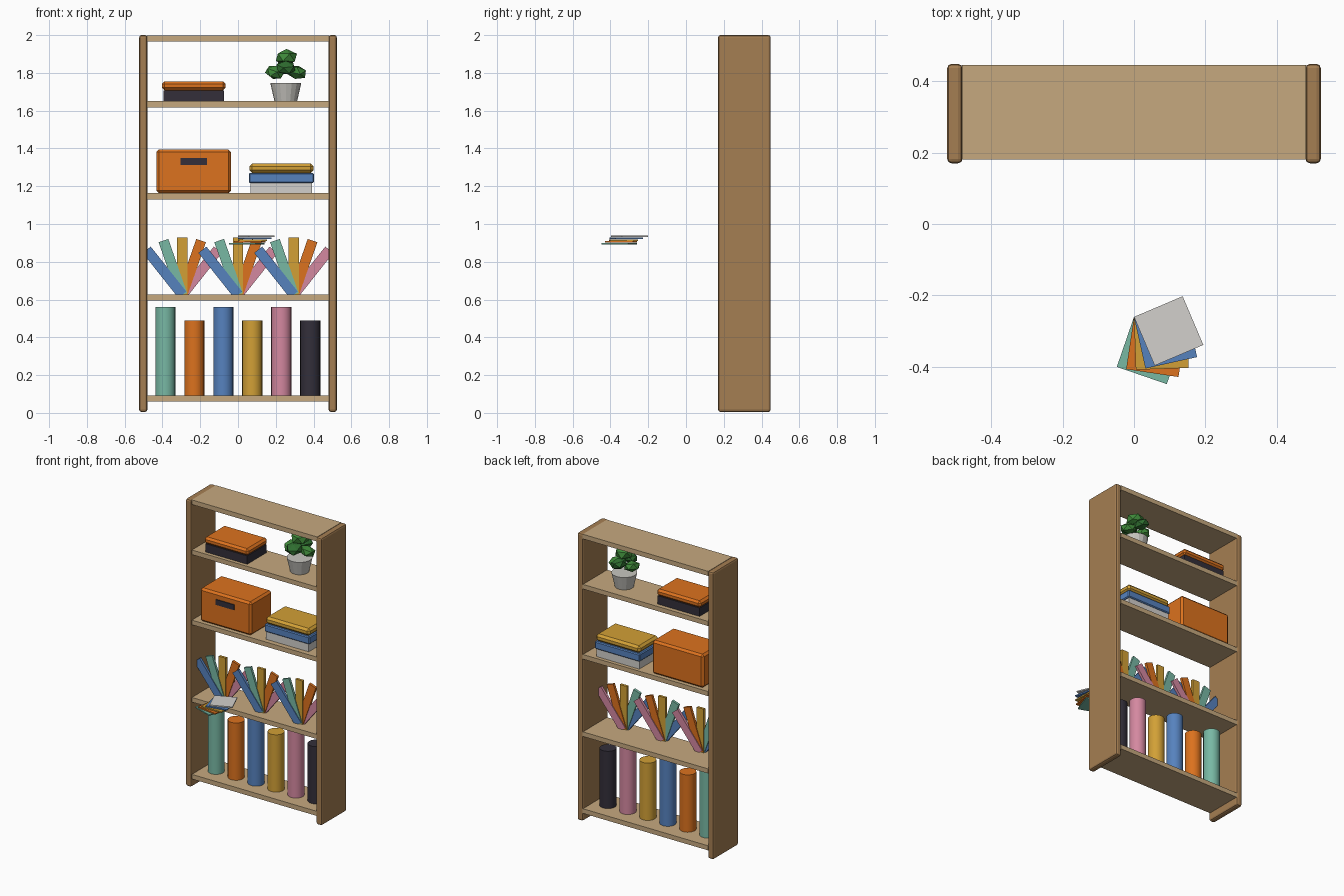
import bpy
from math import radians, sin, cos
from mathutils import Matrix, Vector

if "Cube" in bpy.data.objects:
    bpy.data.objects.remove(bpy.data.objects["Cube"])


def mat(name, hexcol):
    rgb = [int(hexcol[i:i + 2], 16) / 255 for i in (0, 2, 4)]
    m = bpy.data.materials.new(name)
    m.diffuse_color = [((c + 0.055) / 1.055) ** 2.4 for c in rgb] + [1]
    m.use_nodes = True
    m.node_tree.nodes["Principled BSDF"].inputs["Base Color"].default_value = m.diffuse_color
    return m


M = {n: mat(n, h) for n, h in dict(
    dark_wood="A57E52", wood="C6A97F", orange="DC721E", blue="5682BE", teal="78B8A4",
    yellow="D2A036", pink="D488A0", black="332F3A", pale="D2D0CC", pot="C8C6C0",
    leaf="3F8A3A", leaf_dark="2F6E30").items()}


def finish(name, m, bevel=0, segments=1):
    ob = bpy.context.object
    ob.name = name
    ob.data.materials.append(M[m])
    if bevel:
        b = ob.modifiers.new("bevel", "BEVEL")
        b.width, b.segments = bevel, segments
    return ob


def box(name, m, x, y, z, bevel=0, segments=1):
    """Box from (min, max) ranges."""
    bpy.ops.mesh.primitive_cube_add(size=1)
    ob = finish(name, m, bevel, segments)
    mid = Vector([(r[0] + r[1]) / 2 for r in (x, y, z)])
    size = [r[1] - r[0] for r in (x, y, z)]
    ob.data.transform(Matrix.Translation(mid) @ Matrix.Diagonal((*size, 1)))
    return ob


# Frame: side panels and shelves
for s, side in ((-1, "left"), (1, "right")):
    box(f"{side}_side_panel", "dark_wood", sorted((s * 0.48, s * 0.523)), (0.17, 0.448), (0.005, 2), 0.012, 2)
for i, top in enumerate((0.092, 0.626, 1.163, 1.65, 1.998)):
    box(f"shelf_{i + 1}", "wood", (-0.482, 0.482), (0.18, 0.445), (top - 0.032, top))

# Bottom shelf: upright rolls
for i, c in enumerate(("teal", "orange", "blue", "yellow", "pink", "black")):
    h = 0.47 if i % 2 == 0 else 0.4
    bpy.ops.mesh.primitive_cylinder_add(vertices=24, radius=0.053, depth=h,
                                        location=(-0.385 + i * 0.1535, 0.31, 0.09 + h / 2))
    finish(f"roll_{i + 1}", c)
    bpy.ops.object.shade_smooth_by_angle()

# Second shelf: three fans of thin strips
for f, fx in enumerate((-0.295, 0, 0.295)):
    for i, c in enumerate(("blue", "teal", "yellow", "orange", "pink")):
        ob = box(f"fan_{f + 1}_strip_{i + 1}", c, (-0.027, 0.027), (-0.009, 0.009), (0, 0.303))
        ob.location = (fx, 0.257 + (i - 2) * 0.005, 0.626)
        ob.rotation_euler.y = radians((i - 2) * 19.2)

# Floating stack of fanned square cards
for i, c in enumerate(("teal", "orange", "yellow", "blue", "pale")):
    ob = box(f"card_{i + 1}", c, (0, 0.148), (-0.148, 0), (0, 0.008))
    ob.location = (0, -0.26, 0.891 + i * 0.0098)
    ob.rotation_euler.z = radians(-19 + i * 10.5)

# Third shelf: storage box and flat books
box("storage_box", "orange", (-0.432, -0.037), (0.195, 0.43), (1.163, 1.395), 0.014)
box("storage_box_handle", "black", (-0.305, -0.163), (0.189, 0.2), (1.313, 1.35))
box("flat_book_bottom", "pale", (0.065, 0.393), (0.215, 0.42), (1.163, 1.217))
box("flat_book_middle", "blue", (0.057, 0.403), (0.208, 0.428), (1.217, 1.27), 0.006)
box("flat_book_top", "yellow", (0.06, 0.4), (0.21, 0.425), (1.27, 1.32), 0.015)

# Fourth shelf: two flat books
box("upper_book_bottom", "black", (-0.395, -0.073), (0.205, 0.415), (1.65, 1.708))
box("upper_book_top", "orange", (-0.403, -0.065), (0.198, 0.422), (1.708, 1.755), 0.014)

# Potted plant
px, py = 0.253, 0.315
bpy.ops.mesh.primitive_cone_add(vertices=16, radius1=0.06, radius2=0.082, depth=0.096,
                                location=(px, py, 1.698))
finish("plant_pot", "pot")
leaves = [(0.003, 0, 1.882, 0.062, 0.045, "leaf")]
for i in range(4):
    a = radians(i * 90)
    z = 1.803 if i % 2 == 0 else 1.828
    leaves.append((0.058 * cos(a), 0.058 * sin(a), z, 0.056, 0.037, "leaf" if i % 2 == 0 else "leaf_dark"))
for i, (dx, dy, z, r, rz, c) in enumerate(leaves):
    bpy.ops.mesh.primitive_ico_sphere_add(subdivisions=1, radius=1, location=(px + dx, py + dy, z))
    ob = finish(f"leaf_clump_{i + 1}", c)
    ob.scale = (r, r, rz)
    ob.rotation_euler = (0.3 * dy * 20, 0.3 * dx * 20, i * 0.8)
